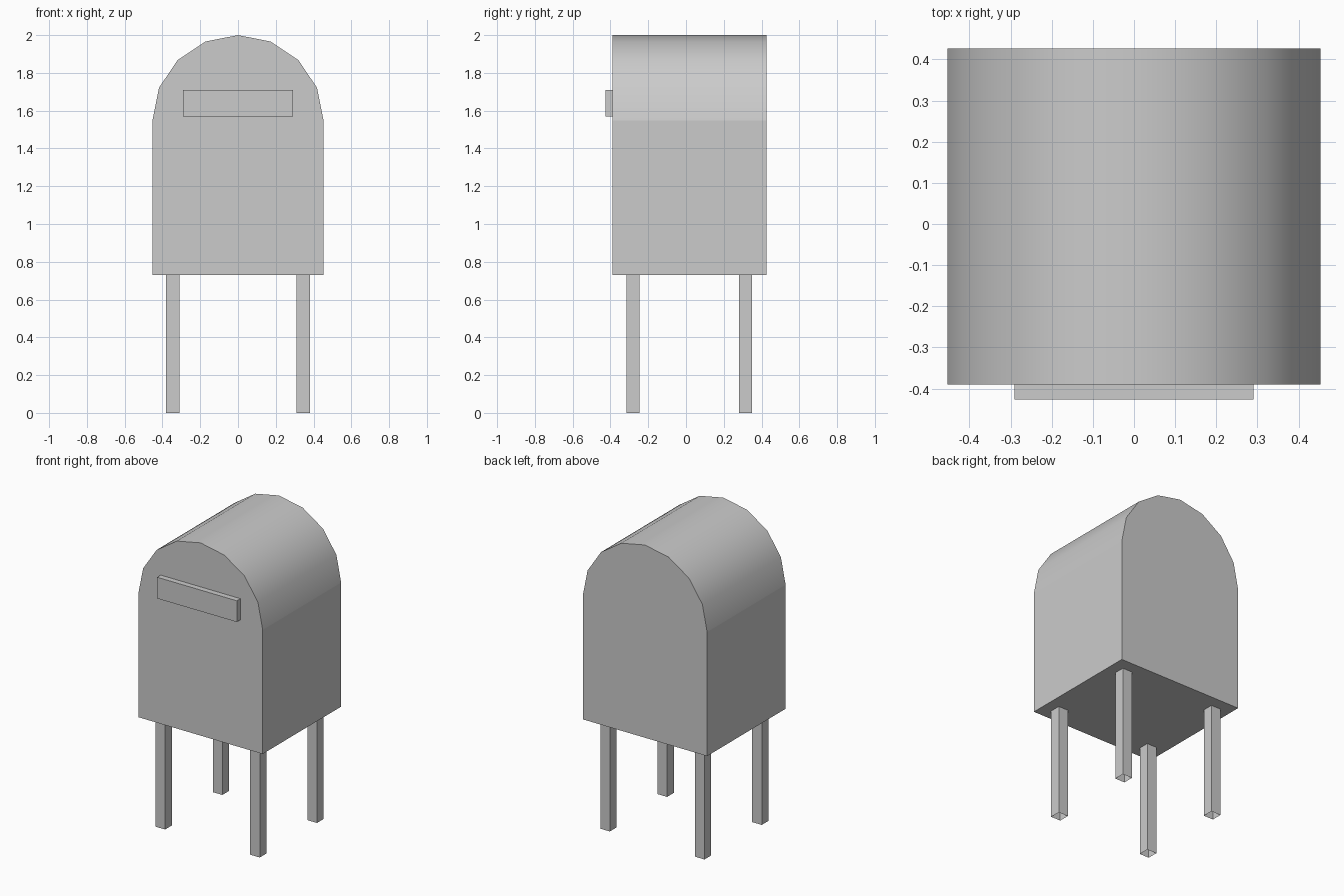
import bpy, bmesh, math
from mathutils import Vector

cube = bpy.data.objects.get("Cube")
if cube:
    bpy.data.objects.remove(cube, do_unlink=True)

# Single plain grey
grey = bpy.data.materials.new("plain_grey")
grey.use_nodes = True
colour = (0.6, 0.6, 0.6, 1)
grey.diffuse_color = colour
grey.node_tree.nodes["Principled BSDF"].inputs["Base Color"].default_value = colour


def finish(bm, name):
    bmesh.ops.recalc_face_normals(bm, faces=bm.faces)
    mesh = bpy.data.meshes.new(name)
    bm.to_mesh(mesh)
    bm.free()
    mesh.materials.append(grey)
    obj = bpy.data.objects.new(name, mesh)
    bpy.context.collection.objects.link(obj)
    return obj


def box(name, low, high, open_bottom=False):
    low, high = Vector(low), Vector(high)
    bm = bmesh.new()
    bmesh.ops.create_cube(bm, size=1)
    bmesh.ops.scale(bm, vec=high - low, verts=bm.verts)
    bmesh.ops.translate(bm, vec=(low + high) / 2, verts=bm.verts)
    if open_bottom:
        bottom = min(bm.faces, key=lambda f: f.calc_center_median().z)
        bmesh.ops.delete(bm, geom=[bottom], context='FACES_ONLY')
    return finish(bm, name)


# Body: arched profile extruded from front to back
radius, base, spring = 0.453, 0.73, 1.547
front, back = -0.39, 0.427
segments = 8
profile = [(-radius, base), (radius, base)]
for i in range(segments + 1):
    a = math.pi * i / segments
    profile.append((radius * math.cos(a), spring + radius * math.sin(a)))

bm = bmesh.new()
face = bm.faces.new([bm.verts.new((x, front, z)) for x, z in profile])
extruded = bmesh.ops.extrude_face_region(bm, geom=[face], use_keep_orig=True)
bmesh.ops.translate(bm, vec=(0, back - front, 0),
                    verts=[v for v in extruded["geom"] if isinstance(v, bmesh.types.BMVert)])

# Smooth the arch only, with crisp lines where it meets the walls
for f in bm.faces:
    f.smooth = f.calc_center_median().z > spring and len(f.verts) == 4
for e in bm.edges:
    e.smooth = all(f.smooth for f in e.link_faces)
finish(bm, "box_body")

# Mail flap on the front
box("front_flap", (-0.29, -0.427, 1.57), (0.29, front, 1.71))

# Four hollow-ended legs
for side, x in (("right", -0.345), ("left", 0.345)):
    for end, y in (("front", -0.281), ("back", 0.315)):
        box(f"{end}_{side}_leg", (x - 0.035, y - 0.035, 0),
            (x + 0.035, y + 0.035, base), open_bottom=True)
